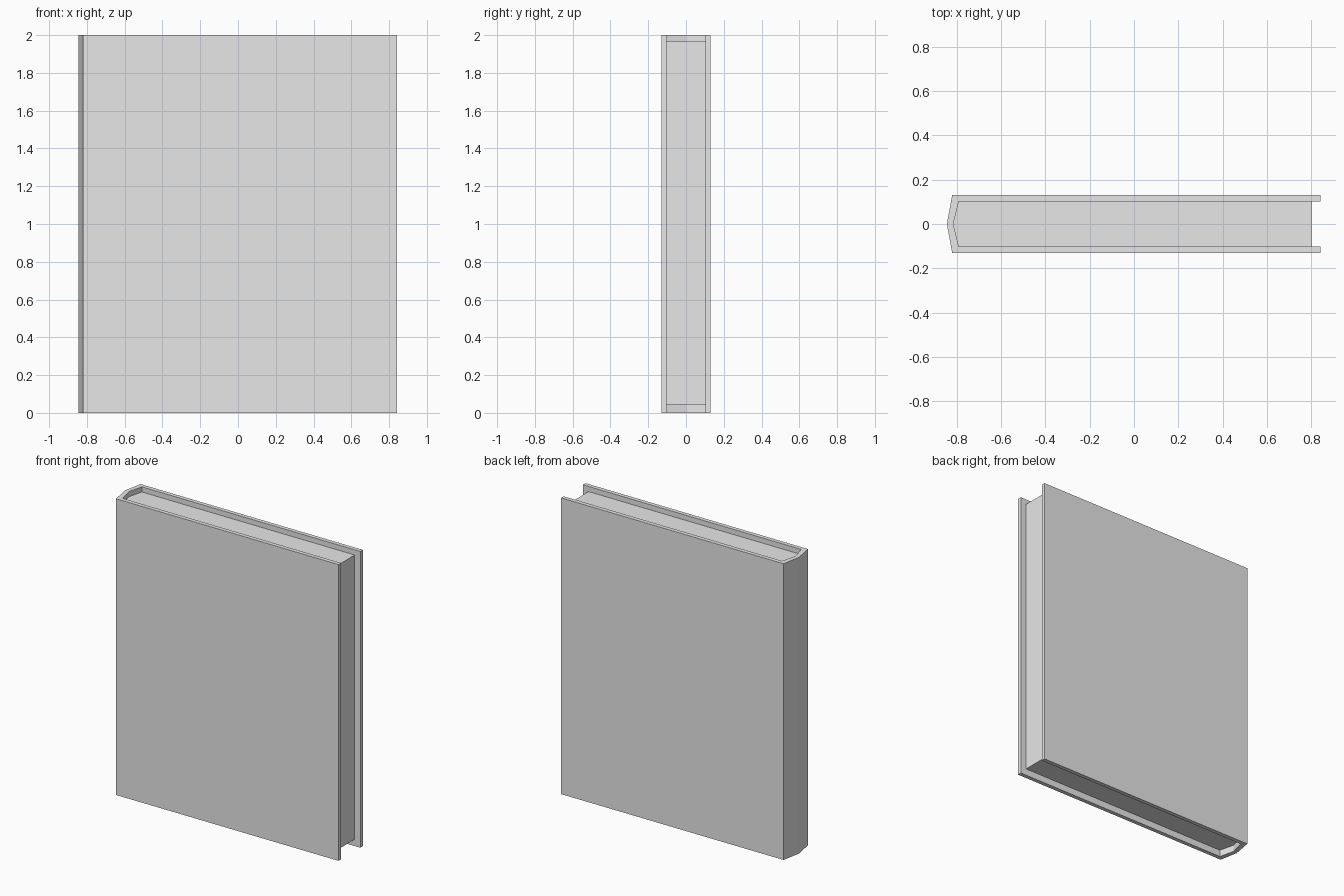
import bpy
import bmesh

cube = bpy.data.objects.get("Cube")
if cube:
    bpy.data.objects.remove(cube, do_unlink=True)

grey = bpy.data.materials.new("plain_grey")
grey.use_nodes = True
colour = (0.8, 0.8, 0.8, 1)
grey.diffuse_color = colour
grey.node_tree.nodes["Principled BSDF"].inputs["Base Color"].default_value = colour


def extrude_profile(name, profile, bottom, top):
    """Raise a flat outline into a solid between two heights."""
    bm = bmesh.new()
    face = bm.faces.new([bm.verts.new((x, y, bottom)) for x, y in profile])
    raised = bmesh.ops.extrude_face_region(bm, geom=[face])["geom"]
    verts = [v for v in raised if isinstance(v, bmesh.types.BMVert)]
    bmesh.ops.translate(bm, verts=verts, vec=(0, 0, top - bottom))
    bmesh.ops.recalc_face_normals(bm, faces=bm.faces)
    mesh = bpy.data.meshes.new(name)
    bm.to_mesh(mesh)
    bm.free()
    mesh.materials.append(grey)
    obj = bpy.data.objects.new(name, mesh)
    bpy.context.collection.objects.link(obj)
    return obj


def chevron(edge, corner, tip, half):
    """Open outline from the fore edge around the pointed spine."""
    return [(edge, -half), (corner, -half), (tip, 0), (corner, half), (edge, half)]


# Cover boards joined by a pointed spine
outer = chevron(0.842, -0.82, -0.844, 0.13)
inner = chevron(0.842, -0.79, -0.815, 0.102)
extrude_profile("cover", outer + inner[::-1], 0, 2)

# Page block, set back from the cover edges
extrude_profile("pages", chevron(0.80, -0.79, -0.815, 0.102), 0.045, 1.965)
